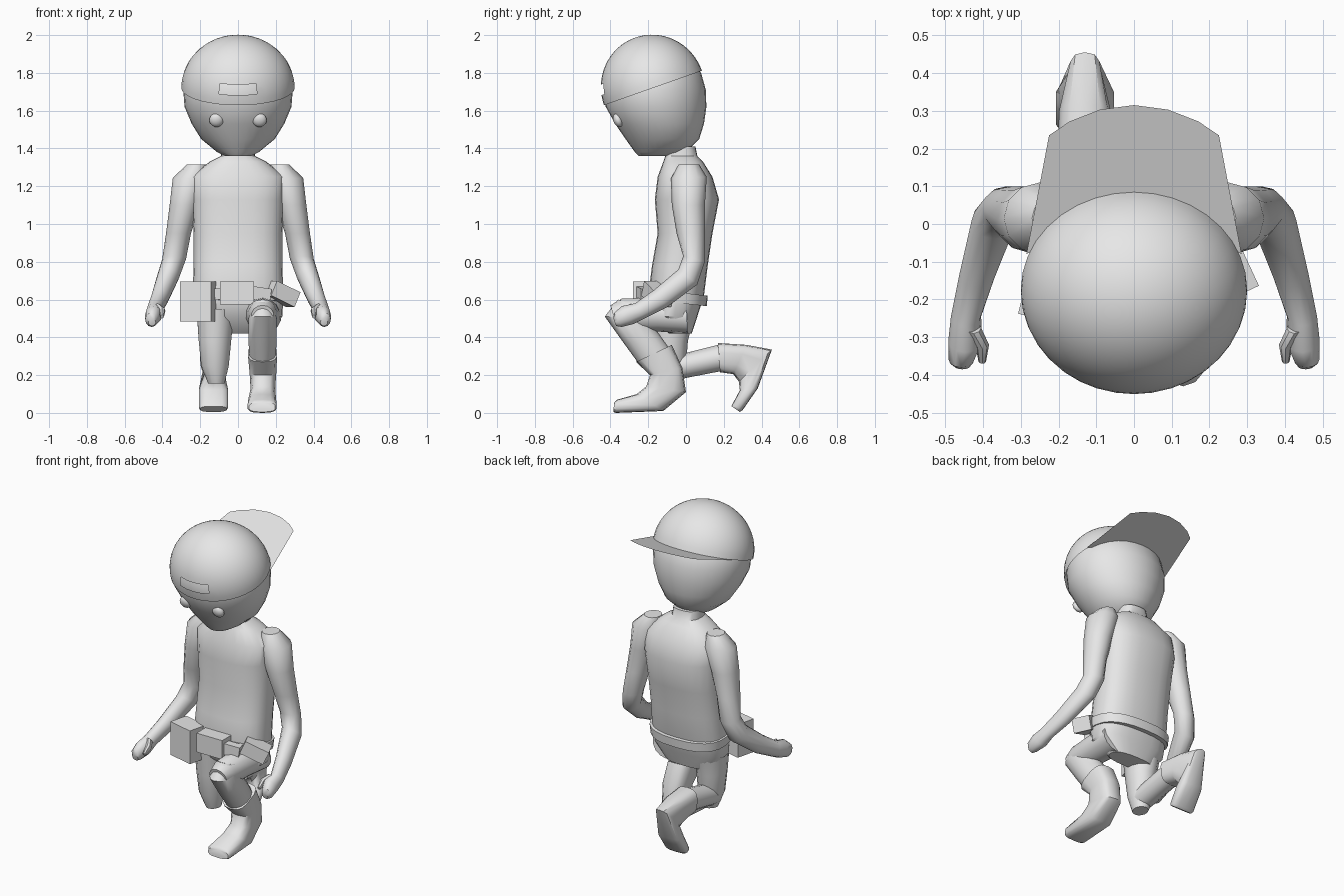
import bpy, bmesh, math
from mathutils import Matrix, Vector

if "Cube" in bpy.data.objects:
    bpy.data.objects.remove(bpy.data.objects["Cube"])

grey = bpy.data.materials.new("plain grey")
grey.use_nodes = True
grey.diffuse_color = (0.8, 0.8, 0.8, 1)
grey.node_tree.nodes["Principled BSDF"].inputs["Base Color"].default_value = (0.8, 0.8, 0.8, 1)


def finish(name, bm, angle=40):
    bmesh.ops.recalc_face_normals(bm, faces=bm.faces)
    mesh = bpy.data.meshes.new(name)
    bm.to_mesh(mesh)
    bm.free()
    mesh.materials.append(grey)
    obj = bpy.data.objects.new(name, mesh)
    bpy.context.collection.objects.link(obj)
    bpy.ops.object.select_all(action="DESELECT")
    obj.select_set(True)
    bpy.context.view_layer.objects.active = obj
    bpy.ops.object.shade_smooth_by_angle(angle=math.radians(angle))
    return obj


def power(value, n):
    return math.copysign(abs(value) ** (2 / n), value)


def loft(name, rings, sides=16, square=2, side=1, caps=True):
    """Skin rings given as (centre x, half width, y1, z1, y2, z2)."""
    bm = bmesh.new()
    loops = []
    for x, half, y1, z1, y2, z2 in rings:
        a, b = Vector((x, y1, z1)), Vector((x, y2, z2))
        loop = []
        for i in range(sides):
            t = math.tau * i / sides
            p = a.lerp(b, 0.5 + 0.5 * power(math.cos(t), square))
            p.x += half * power(math.sin(t), square)
            p.x *= side
            loop.append(bm.verts.new(p))
        loops.append(loop)
    for low, high in zip(loops, loops[1:]):
        for i in range(sides):
            j = (i + 1) % sides
            bm.faces.new((low[i], low[j], high[j], high[i]))
    if caps:
        bm.faces.new(loops[0])
        bm.faces.new(loops[-1])
    return finish(name, bm)


def box(name, centre, size, yaw=0, roll=0):
    bm = bmesh.new()
    turn = Matrix.Rotation(math.radians(yaw), 4, "Z") @ Matrix.Rotation(math.radians(roll), 4, "Y")
    bmesh.ops.create_cube(bm, size=1, matrix=Matrix.Translation(centre) @ turn @ Matrix.Diagonal((*size, 1)))
    return finish(name, bm, 30)


# Head and torso: level rings as height, front y, back y, half width
def level(rows):
    return [(0, half, front, z, back, z) for z, front, back, half in rows]


loft("head", level([
    (1.36, -.25, -.09, .07), (1.38, -.27, .0, .11), (1.45, -.32, .07, .195), (1.53, -.375, .095, .245),
    (1.62, -.425, .108, .283), (1.71, -.435, .105, .29), (1.8, -.41, .08, .275), (1.9, -.33, .0, .19)]), 32)
loft("torso", level([
    (1.41, -.11, .05, .085), (1.36, -.11, .06, .09), (1.33, -.12, .09, .15), (1.25, -.15, .14, .25),
    (1.13, -.165, .175, .245), (.95, -.15, .14, .235), (.78, -.18, .115, .235),
    (.62, -.2, .095, .24), (.51, -.18, .06, .235), (.42, -.09, .03, .15)]), 24, 2.5)

# Eyes
for side, label in ((1, "left"), (-1, "right")):
    bm = bmesh.new()
    place = Matrix.Translation((side * .114, -.36, 1.55)) @ Matrix.Rotation(math.radians(20), 4, "X")
    bmesh.ops.create_uvsphere(bm, u_segments=16, v_segments=10, radius=.038,
                              matrix=place @ Matrix.Diagonal((1, .65, 1, 1)))
    finish(label + "_eye", bm)

# Backward cap: tilted half dome with an opening over the forehead
tilt = math.radians(19.4)
bm = bmesh.new()
bmesh.ops.create_uvsphere(bm, u_segments=36, v_segments=32, radius=1)
bmesh.ops.delete(bm, geom=[v for v in bm.verts if v.co.z < -.01], context="VERTS")
hole = []
for f in bm.faces:
    c = f.calc_center_median()
    if c.y < 0 and abs(c.x) < .36 * abs(c.y) and .2 < c.z < .37:
        hole.append(f)
bmesh.ops.delete(bm, geom=hole, context="FACES")
bm.transform(Matrix.Translation((0, -.175, 1.72)) @ Matrix.Rotation(tilt, 4, "X")
             @ Matrix.Diagonal((.3, .275, .283, 1)))
finish("cap_dome", bm)

# Flat brim behind the head
bm = bmesh.new()
outline = [(.285, -.08), (.225, .235), (.17, .272), (.09, .303), (0, .315)]
outline += [(-x, y) for x, y in reversed(outline[:-1])]
outline += [(-.15, .0), (.15, .0)]
bm.faces.new([bm.verts.new((x, y, 1.63 + (y + .43) * math.tan(tilt))) for x, y in outline])
finish("cap_brim", bm)

# Arms and hands
for side, label in ((1, "left"), (-1, "right")):
    loft(label + "_arm", [
        (.22, .05, -.04, 1.315, .07, 1.315), (.25, .095, -.08, 1.24, .11, 1.25),
        (.282, .08, -.075, 1.1, .1, 1.1), (.315, .066, -.05, .95, .1, .95),
        (.338, .063, -.015, .83, .1, .8), (.37, .06, -.04, .76, .06, .68),
        (.415, .048, -.17, .65, -.1, .56), (.445, .04, -.27, .58, -.22, .5),
        (.447, .045, -.34, .565, -.28, .47), (.457, .034, -.38, .53, -.34, .455),
        (.455, .02, -.385, .5, -.37, .46)], 12, side=side)
    loft(label + "_thumb", [
        (.425, .02, -.29, .58, -.26, .53), (.402, .018, -.33, .56, -.31, .52),
        (.402, .01, -.37, .52, -.36, .5)], 8, side=side)

# Left leg, raised knee and planted foot
loft("left_thigh", [
    (.13, .1, .0, .6, .01, .42), (.13, .09, -.18, .61, -.14, .43),
    (.13, .077, -.34, .605, -.27, .43), (.13, .06, -.4, .57, -.37, .46)], 14)
loft("left_shin", [
    (.13, .06, -.36, .6, -.2, .54), (.13, .075, -.43, .51, -.2, .5),
    (.13, .077, -.33, .37, -.13, .4), (.13, .07, -.25, .26, -.08, .33)], 14)
loft("left_boot", [
    (.13, .078, -.265, .27, -.075, .36), (.132, .072, -.19, .2, -.02, .24),
    (.132, .066, -.21, .14, .0, .11), (.128, .075, -.26, .1, -.12, .01),
    (.128, .078, -.365, .07, -.37, .0), (.128, .07, -.38, .055, -.385, .005)], 14, 3)

# Right leg, kneeling with the toes down behind
loft("right_thigh", [
    (-.12, .1, -.2, .55, .04, .5), (-.122, .088, -.18, .38, .01, .38),
    (-.122, .075, -.165, .25, .0, .25), (-.115, .045, -.13, .155, -.03, .16)], 14)
loft("right_shin", [
    (-.12, .065, -.1, .16, -.09, .3), (-.125, .07, .0, .185, -.03, .31),
    (-.128, .068, .18, .22, .17, .36)], 14)
loft("right_boot", [
    (-.128, .075, .18, .215, .17, .37), (-.13, .07, .25, .205, .32, .36),
    (-.13, .045, .28, .165, .455, .335), (-.13, .078, .285, .12, .38, .13),
    (-.13, .078, .245, .045, .3, .015), (-.13, .07, .24, .035, .285, .005)], 14, 3)

# Belt and pouches
loft("belt", [(0, .245, -.215, .6, .11, .565), (0, .252, -.22, .66, .115, .62)], 24, 2.5)
box("front_pouch", (-.005, -.235, .635), (.18, .09, .12))
box("belt_flap", (.11, -.23, .63), (.12, .05, .07), 15, 8)
box("right_pouch", (-.21, -.2, .59), (.17, .12, .21), -14)
box("left_pouch", (.23, -.15, .63), (.15, .11, .085), 25, 24)
